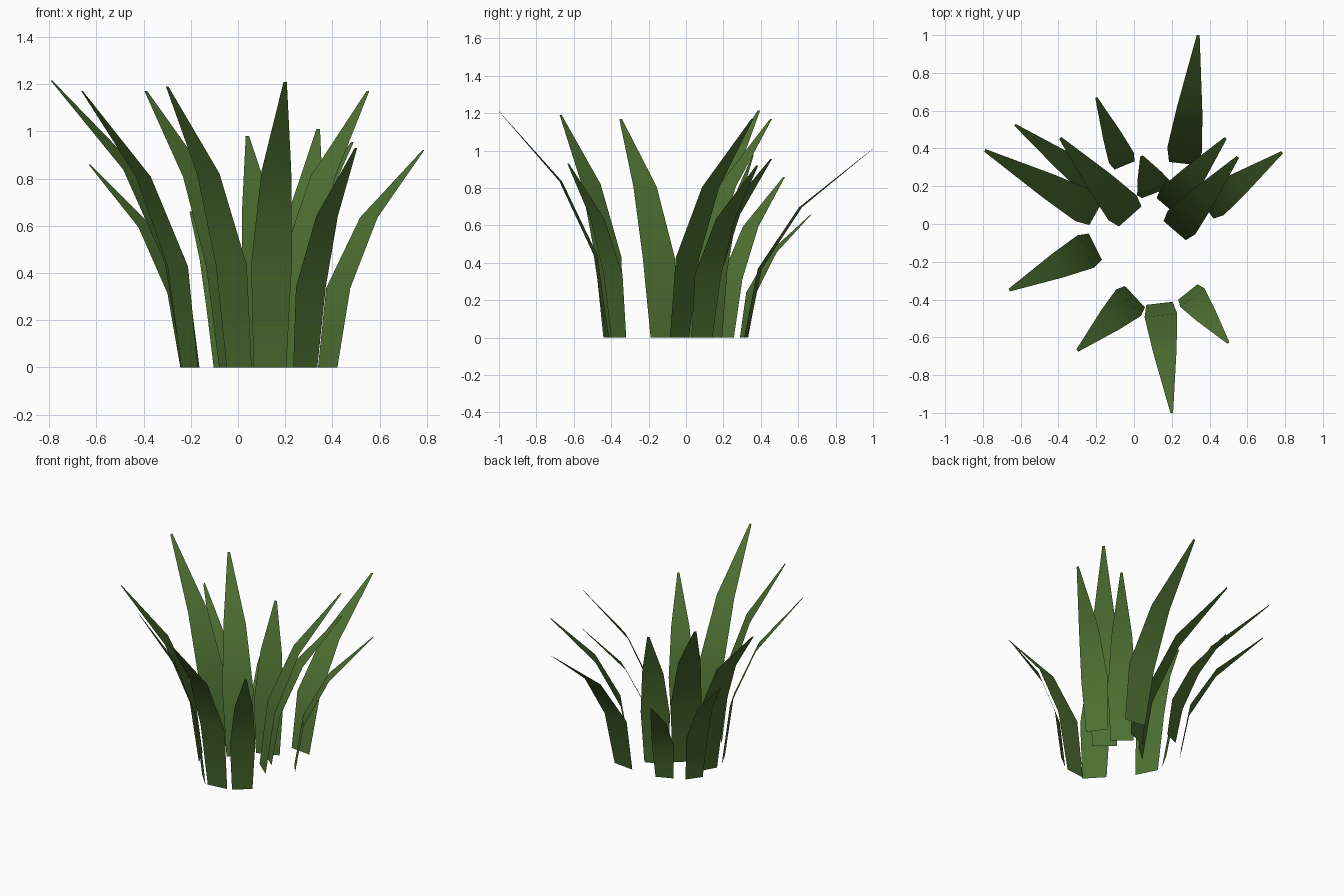
import bpy
from mathutils import Vector

# Single leaf green
green = bpy.data.materials.new("leaf green")
green.diffuse_color = (0.076, 0.162, 0.032, 1)

# Each blade: base x, y, tip x, y, height, base width
BLADES = [
    (0.135, -0.42, 0.20, -1.00, 1.21, 0.14),
    (0.26, 0.32, 0.34, 1.00, 1.01, 0.15),
    (-0.05, 0.31, -0.20, 0.67, 0.66, 0.115),
    (-0.21, 0.21, -0.63, 0.525, 0.86, 0.115),
    (-0.20, 0.06, -0.79, 0.39, 1.215, 0.15),
    (-0.02, 0.04, -0.39, 0.455, 1.17, 0.16),
    (-0.205, -0.12, -0.66, -0.35, 1.17, 0.155),
    (0.005, -0.385, -0.30, -0.67, 1.19, 0.155),
    (0.285, -0.36, 0.50, -0.63, 0.93, 0.13),
    (0.38, 0.085, 0.785, 0.38, 0.92, 0.14),
    (0.215, -0.035, 0.55, 0.355, 1.17, 0.155),
    (0.175, 0.09, 0.485, 0.455, 0.955, 0.145),
    (0.115, 0.165, 0.04, 0.36, 0.98, 0.155),
]

# Shared blade profile: reach, height and width fractions from base to tip
PROFILE = [(0, 0, 1), (0.11, 0.365, 1.24), (0.43, 0.69, 0.9), (1, 1, 0.1)]


def blade(index, bx, by, tx, ty, height, width):
    reach = Vector((tx - bx, ty - by, 0))
    across = Vector((-reach.y, reach.x, 0)).normalized()
    verts = []
    for out, up, wide in PROFILE:
        centre = Vector((bx, by, height * up)) + reach * out
        half = across * (width * wide / 2)
        verts += [centre + half, centre - half]
    faces = [(i, i + 1, i + 3, i + 2) for i in (0, 2, 4)]
    mesh = bpy.data.meshes.new("grass_blade")
    mesh.from_pydata(verts, [], faces)
    mesh.materials.append(green)
    for p in mesh.polygons:
        p.use_smooth = True
    obj = bpy.data.objects.new(f"grass_blade_{index:02d}", mesh)
    bpy.context.collection.objects.link(obj)


# Clump of outward-arching blades
for n, spec in enumerate(BLADES, 1):
    blade(n, *spec)
